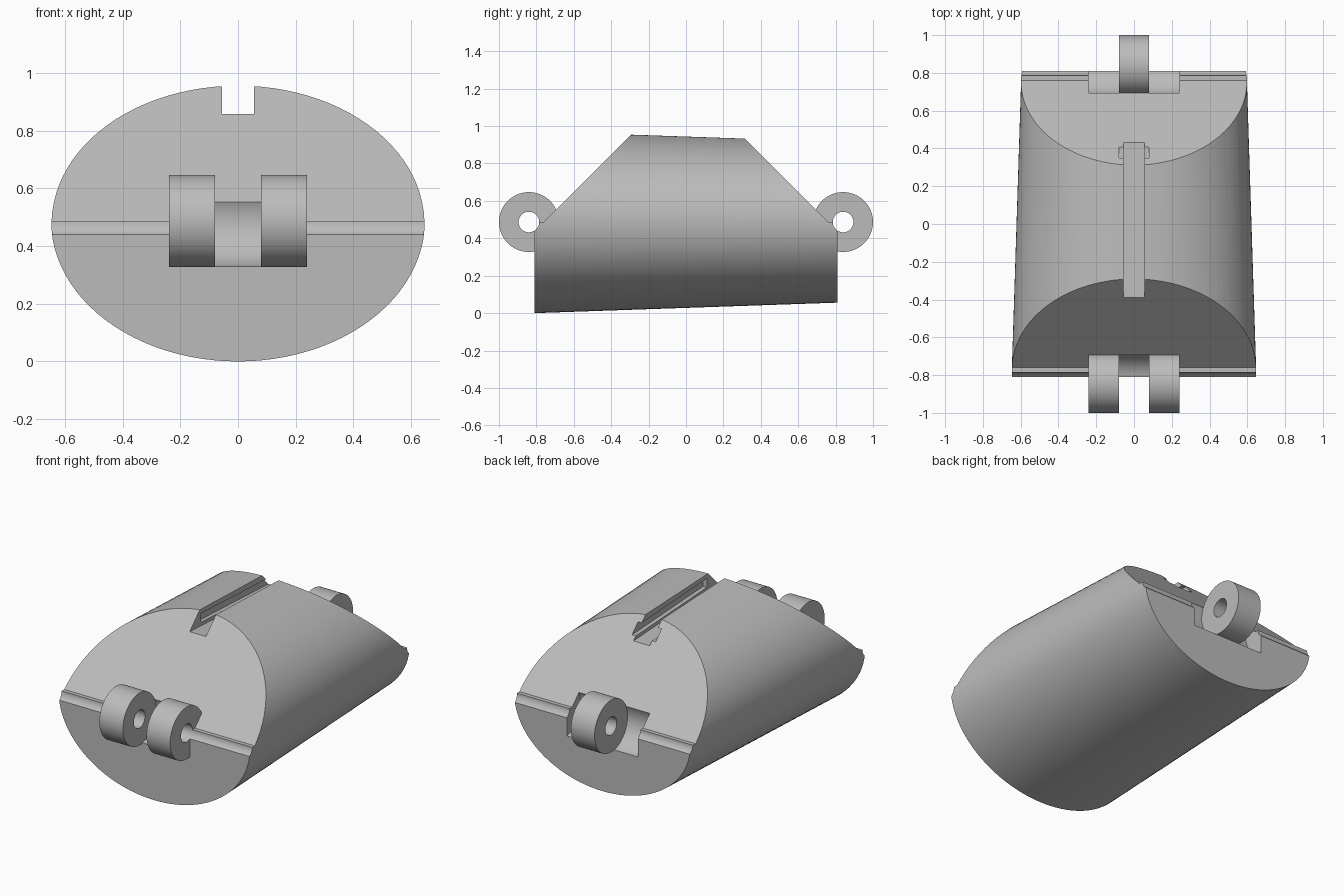
import bpy, bmesh, math
from mathutils import Matrix

default = bpy.data.objects.get("Cube")
if default:
    bpy.data.objects.remove(default, do_unlink=True)

PIN_Y, PIN_Z = 0.84, 0.487      # hinge axis
KNUCKLE_R, BORE_R = 0.16, 0.055
HALF_LEN = 0.81

grey = bpy.data.materials.new("plain grey")
grey.use_nodes = True
colour = (0.5, 0.5, 0.5, 1)
grey.diffuse_color = colour
grey.node_tree.nodes["Principled BSDF"].inputs["Base Color"].default_value = colour


def make(name, bm):
    bmesh.ops.recalc_face_normals(bm, faces=bm.faces[:])
    mesh = bpy.data.meshes.new(name)
    bm.to_mesh(mesh)
    bm.free()
    mesh.materials.append(grey)
    ob = bpy.data.objects.new(name, mesh)
    bpy.context.collection.objects.link(ob)
    return ob


def loft(name, rings):
    """Solid between two matching rings of points."""
    bm = bmesh.new()
    a, b = ([bm.verts.new(p) for p in ring] for ring in rings)
    n = len(a)
    for i in range(n):
        j = (i + 1) % n
        bm.faces.new((a[i], a[j], b[j], b[i]))
    bm.faces.new(a)
    bm.faces.new(b)
    return make(name, bm)


def prism(name, profile, x0, x1):
    """Side profile (y, z) extruded along x."""
    return loft(name, [[(x, y, z) for y, z in profile] for x in (x0, x1)])


def rod(name, side, x0, x1, radius):
    """Cylinder along the hinge axis; side is -1 front, +1 back."""
    bm = bmesh.new()
    place = Matrix.Translation(((x0 + x1) / 2, side * PIN_Y, PIN_Z)) @ Matrix.Rotation(math.pi / 2, 4, 'Y')
    bmesh.ops.create_cone(bm, cap_ends=True, segments=64, radius1=radius,
                          radius2=radius, depth=x1 - x0, matrix=place)
    return make(name, bm)


def cut(ob, cutter):
    mod = ob.modifiers.new("cut", 'BOOLEAN')
    mod.operation, mod.solver, mod.object = 'DIFFERENCE', 'EXACT', cutter
    bpy.context.view_layer.objects.active = ob
    bpy.ops.object.modifier_apply(modifier=mod.name)
    bpy.data.objects.remove(cutter, do_unlink=True)


def ellipse(y, rx, rz, n=96):
    return [(rx * math.cos(math.tau * i / n), y, PIN_Z + rz * math.sin(math.tau * i / n))
            for i in range(n)]


# Tapered oval body
body = loft("body", [ellipse(-HALF_LEN, 0.648, 0.487), ellipse(HALF_LEN, 0.596, 0.431)])

# Slanted ends with a small ledge, and the groove for the hinge pin
for side in (-1, 1):
    slant = [(0.76, PIN_Z), (1.2, PIN_Z), (1.2, 1.2), (0.047, 1.2)]
    cut(body, prism("slant_cutter", [(side * y, z) for y, z in slant], -1, 1))
    cut(body, rod("groove_cutter", side, -1, 1, BORE_R))

# Recesses that clear the opposing knuckles
cut(body, rod("front_recess_cutter", -1, -0.08, 0.08, KNUCKLE_R))
for x0, x1 in ((-0.24, -0.08), (0.08, 0.24)):
    cut(body, rod("back_recess_cutter", 1, x0, x1, KNUCKLE_R))

# Top slot with a wider undercut that opens at the back
cut(body, prism("slot_cutter", [(-0.6, 0.868), (0.6, 0.808), (0.6, 1.1), (-0.6, 1.1)], -0.055, 0.055))
cut(body, prism("undercut_cutter", [(-0.28, 0.873), (0.6, 0.829), (0.6, 0.884), (-0.28, 0.928)], -0.08, 0.08))

# Hinge knuckles with pin holes
parts = [body]
for name, side, x0, x1 in (("front_right_knuckle", -1, -0.24, -0.08),
                           ("front_left_knuckle", -1, 0.08, 0.24),
                           ("back_knuckle", 1, -0.08, 0.08)):
    knuckle = rod(name, side, x0, x1, KNUCKLE_R)
    cut(knuckle, rod("pin_cutter", side, x0 - 0.1, x1 + 0.1, BORE_R))
    parts.append(knuckle)

# Smooth curved faces, keep crisp edges
for ob in bpy.context.selected_objects:
    ob.select_set(False)
for ob in parts:
    ob.select_set(True)
bpy.context.view_layer.objects.active = body
bpy.ops.object.shade_smooth_by_angle(angle=math.radians(30))
